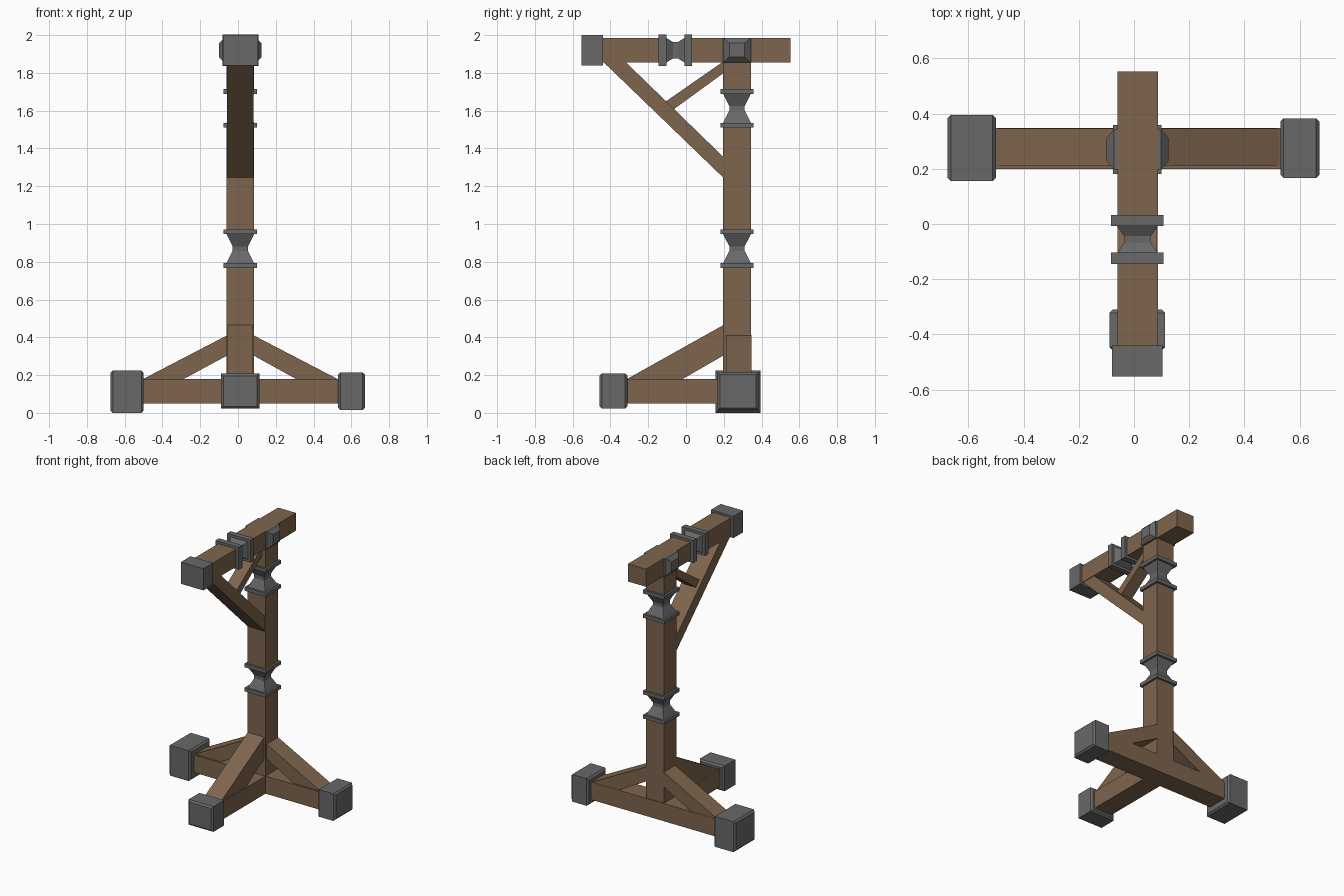
import bpy, bmesh
from mathutils import Vector

if "Cube" in bpy.data.objects:
    bpy.data.objects.remove(bpy.data.objects["Cube"])


def material(name, rgb):
    m = bpy.data.materials.new(name)
    m.diffuse_color = (*rgb, 1)
    m.use_nodes = True
    m.node_tree.nodes["Principled BSDF"].inputs["Base Color"].default_value = m.diffuse_color
    return m


WOOD = material("wood", (0.21, 0.13, 0.075))
IRON = material("iron", (0.14, 0.14, 0.14))


def loft(name, rings, mat):
    """Skin a list of equally long point rings into a closed solid."""
    bm = bmesh.new()
    vr = [[bm.verts.new(p) for p in r] for r in rings]
    n = len(vr[0])
    for a, b in zip(vr, vr[1:]):
        for i in range(n):
            j = (i + 1) % n
            bm.faces.new((a[i], a[j], b[j], b[i]))
    bm.faces.new(vr[0][::-1])
    bm.faces.new(vr[-1])
    bmesh.ops.recalc_face_normals(bm, faces=bm.faces)
    me = bpy.data.meshes.new(name)
    bm.to_mesh(me)
    bm.free()
    me.materials.append(mat)
    ob = bpy.data.objects.new(name, me)
    bpy.context.collection.objects.link(ob)
    return ob


def square_loft(name, axis, center, sections, mat):
    """Sections of (position along axis, half size u, half size v)."""
    u, v = [i for i in range(3) if i != axis]
    rings = []
    for pos, hu, hv in sections:
        ring = []
        for su, sv in ((-1, -1), (1, -1), (1, 1), (-1, 1)):
            p = Vector(center)
            p[axis] = pos
            p[u] += su * hu
            p[v] += sv * hv
            ring.append(p)
        rings.append(ring)
    return loft(name, rings, mat)


def box(name, x, y, z, mat=WOOD):
    c = ((x[0] + x[1]) / 2, (y[0] + y[1]) / 2, 0)
    hx, hy = (x[1] - x[0]) / 2, (y[1] - y[0]) / 2
    return square_loft(name, 2, c, [(z[0], hx, hy), (z[1], hx, hy)], mat)


def brace(name, axis, span, pts):
    """Extrude a side outline across the given axis."""
    def put(s, p):
        return (s, *p) if axis == 0 else (p[0], s, p[1])
    return loft(name, [[put(s, p) for p in pts] for s in span], WOOD)


def foot_cap(name, axis, center, a, b, hu, hv):
    """Iron end cap with chamfered ends."""
    c = 0.012
    square_loft(name, axis, center, [(a, hu - c, hv - c), (a + c, hu, hv),
                                     (b - c, hu, hv), (b, hu - c, hv - c)], IRON)


def collar(name, axis, center, a, b, flange, fu, fv, waist, wu, wv):
    """Two flanges joined by a waisted iron sleeve."""
    square_loft(name + "_flange_a", axis, center, [(a, fu, fv), (a + flange, fu, fv)], IRON)
    square_loft(name + "_flange_b", axis, center, [(b - flange, fu, fv), (b, fu, fv)], IRON)
    m = (a + b) / 2
    square_loft(name + "_sleeve", axis, center,
                [(a + flange, wu, wv), (m - 0.012, wu * waist, wv * waist),
                 (m + 0.012, wu * waist, wv * waist), (b - flange, wu, wv)], IRON)


X, Y = (-0.06, 0.085), (0.197, 0.343)
CX, CY = 0.0125, 0.27

# Post, split where the collars sit
for i, z in enumerate(((0.05, 0.78), (0.96, 1.52), (1.70, 1.86))):
    box(f"post_{i}", X, Y, z)
collar("lower_collar", 2, (CX, CY, 0), 0.768, 0.972, 0.026, 0.088, 0.088, 0.56, 0.0725, 0.073)
collar("upper_collar", 2, (CX, CY, 0), 1.51, 1.715, 0.026, 0.088, 0.088, 0.56, 0.0725, 0.073)

# Top arm with collar and end cap
BZ = (1.855, 1.985)
box("arm_front", (-0.06, 0.087), (-0.5, -0.12), BZ)
box("arm_back", (-0.06, 0.087), (0.015, 0.552), BZ)
collar("arm_collar", 1, (0.0125, 0, 1.92), -0.145, 0.033, 0.041, 0.095, 0.083, 0.66, 0.0735, 0.065)
box("arm_cap", (-0.079, 0.104), (-0.552, -0.44), (1.84, 2.0), IRON)

# Faceted bosses on both sides of the arm
for side, x0, x1 in (("left", -0.055, -0.1), ("right", 0.08, 0.125)):
    square_loft(f"boss_{side}", 0, (0, CY, 1.92),
                [(x0, 0.073, 0.065), ((x0 * 0.6 + x1 * 0.4), 0.073, 0.065),
                 (x1, 0.041, 0.037)], IRON)

# Arm braces
brace("arm_brace", 0, (-0.059, 0.083),
      [(-0.44, 1.86), (0.2, 1.243), (0.2, 1.353), (-0.322, 1.86)])
brace("small_brace", 0, (-0.035, 0.058),
      [(-0.125, 1.636), (-0.075, 1.60), (0.2, 1.80), (0.2, 1.86), (0.197, 1.86)])

# Base beams
box("cross_beam", (-0.6, 0.6), (0.199, 0.348), (0.05, 0.18))
box("front_beam", X, (-0.4, 0.21), (0.05, 0.18))

# Base braces
SY = (0.212, 0.346)
brace("left_brace", 1, SY, [(-0.505, 0.178), (-0.29, 0.178), (-0.055, 0.305), (-0.055, 0.412)])
brace("right_brace", 1, SY, [(0.53, 0.178), (0.31, 0.178), (0.08, 0.305), (0.08, 0.412)])
brace("front_brace", 0, (-0.059, 0.076),
      [(-0.315, 0.178), (-0.02, 0.178), (0.2, 0.305), (0.2, 0.466)])

# Foot caps
foot_cap("left_foot_cap", 0, (0, 0.275, 0.112), -0.675, -0.5, 0.12, 0.112)
foot_cap("right_foot_cap", 0, (0, 0.275, 0.115), 0.53, 0.672, 0.108, 0.1)
foot_cap("front_foot_cap", 1, (0.0115, 0, 0.115), -0.458, -0.31, 0.101, 0.093)
